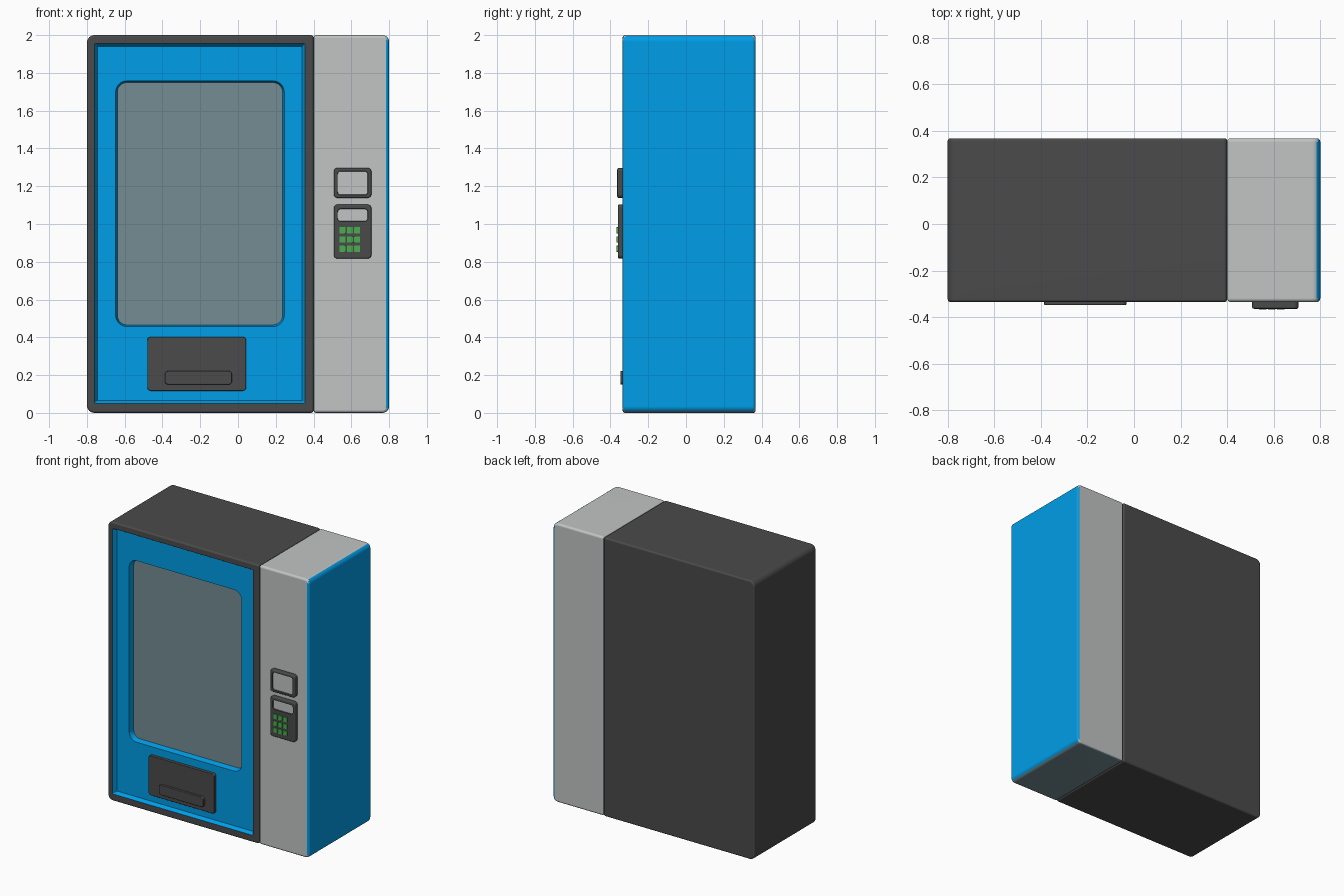
import bpy, bmesh, math

if "Cube" in bpy.data.objects:
    bpy.data.objects.remove(bpy.data.objects["Cube"])


def material(name, rgb):
    m = bpy.data.materials.new(name)
    m.diffuse_color = (*rgb, 1)
    m.use_nodes = True
    m.node_tree.nodes["Principled BSDF"].inputs["Base Color"].default_value = m.diffuse_color
    return m


DARK = material("dark grey", (0.069, 0.069, 0.069))
BLUE = material("blue", (0.0, 0.34, 0.80))
GREY = material("light grey", (0.54, 0.555, 0.55))
GLASS = material("glass grey", (0.175, 0.265, 0.295))
GREEN = material("green", (0.07, 0.42, 0.08))
MATS = [DARK, BLUE, GREY, GLASS, GREEN]
SEG = 6                       # segments per rounded corner
FRONT, BACK = -0.335, 0.368   # cabinet depth


def loop(rect, y, rl, rr=None, inset=0.0):
    """Rounded rectangle in the xz plane; rl / rr are left / right radii."""
    x0, x1, z0, z1 = rect
    x0, x1, z0, z1 = x0 + inset, x1 - inset, z0 + inset, z1 - inset
    rr = rl if rr is None else rr
    rl, rr = max(rl - inset, 0.002), max(rr - inset, 0.002)
    corners = [(x1 - rr, z1 - rr, rr), (x0 + rl, z1 - rl, rl),
               (x0 + rl, z0 + rl, rl), (x1 - rr, z0 + rr, rr)]
    pts = []
    for q, (cx, cz, r) in enumerate(corners):
        for i in range(SEG + 1):
            a = math.pi / 2 * (q + i / SEG)
            pts.append((cx + r * math.cos(a), y, cz + r * math.sin(a)))
    return pts


def rounded(rect, y0, y1, rl, rr, edge, back=True):
    """Loops of a slab from back y1 to front y0 with rounded rims."""
    front, rear = [], []
    for i in range(5):
        a = i * math.pi / 8
        inset, drop = edge * (1 - math.cos(a)), edge * (1 - math.sin(a))
        front.append(loop(rect, y0 + drop, rl, rr, inset))
        rear.insert(0, loop(rect, y1 - drop, rl, rr, inset))
    return (rear if back else [loop(rect, y1, rl, rr)]) + front


def skin(name, loops, mats, rule=None):
    """Join successive loops; mats gives a material per ring, plus the front cap."""
    bm = bmesh.new()
    rings = [[bm.verts.new(p) for p in l] for l in loops]
    n = len(rings[0])
    bm.faces.new(rings[0]).material_index = MATS.index(mats[0])
    for a, b, m in zip(rings, rings[1:], mats):
        for i in range(n):
            j = (i + 1) % n
            bm.faces.new((a[i], a[j], b[j], b[i])).material_index = MATS.index(m)
    bm.faces.new(rings[-1]).material_index = MATS.index(mats[-1])
    bmesh.ops.recalc_face_normals(bm, faces=bm.faces)
    if rule:
        bm.normal_update()
        for f in bm.faces:
            f.material_index = MATS.index(rule(f.normal))
    me = bpy.data.meshes.new(name)
    bm.to_mesh(me)
    bm.free()
    for m in MATS:
        me.materials.append(m)
    me.shade_smooth()
    me.set_sharp_from_angle(angle=math.radians(35))
    ob = bpy.data.objects.new(name, me)
    bpy.context.collection.objects.link(ob)
    w = ob.modifiers.new("weighted normals", 'WEIGHTED_NORMAL')
    w.keep_sharp = True
    return ob


def slab(name, rect, y0, y1, r, edge, mat):
    ls = rounded(rect, y0, y1, r, r, edge, back=False)
    return skin(name, ls, [mat] * len(ls))


# main cabinet: dark shell, recessed blue door, recessed glass window
shell = rounded((-0.80, 0.40, 0, 2), FRONT, BACK, 0.04, 0.015, 0.012)
door = (-0.76, 0.355, 0.05, 1.955)
window = (-0.648, 0.245, 0.457, 1.758)
loops = shell + [loop(door, FRONT, 0.005), loop(door, -0.309, 0.005, inset=0.015),
                 loop(window, -0.309, 0.06), loop(window, -0.27, 0.06, inset=0.009)]
skin("cabinet", loops, [DARK] * len(shell) + [BLUE, BLUE, BLUE, GLASS])


# control column: grey, with blue outer side and a glass-grey underside
def column_rule(n):
    if n.z < -0.75 or n.x < -0.8:
        return GLASS
    return BLUE if n.x > (0.15 if abs(n.z) < 0.1 else 0.6) else GREY


loops = rounded((0.40, 0.80, 0, 2), FRONT, BACK, 0.015, 0.035, 0.016)
skin("control_column", loops, [GREY] * len(loops), column_rule)

# delivery flap and its handle
slab("delivery_flap", (-0.48, 0.043, 0.117, 0.402), -0.331, -0.30, 0.018, 0.005, DARK)
slab("flap_handle", (-0.387, -0.032, 0.15, 0.222), -0.348, -0.32, 0.018, 0.005, DARK)


# payment reader and keypad housings, each with a sunken screen
def housing(name, rect, y, screen):
    ls = rounded(rect, y, -0.33, 0.02, 0.02, 0.008, back=False)
    k = len(ls)
    ls += [loop(screen, y, 0.018), loop(screen, y + 0.008, 0.018, inset=0.002)]
    skin(name, ls, [DARK] * (k + 1) + [GREY])


housing("payment_reader", (0.507, 0.706, 1.138, 1.297), -0.364, (0.526, 0.688, 1.153, 1.281))
housing("keypad", (0.507, 0.706, 0.817, 1.103), -0.361, (0.526, 0.688, 1.013, 1.081))

# keypad buttons
for row in range(3):
    for col in range(3):
        x, z = 0.553 + 0.039 * col, 0.869 + 0.049 * row
        slab(f"button_{row}_{col}", (x - 0.016, x + 0.016, z - 0.017, z + 0.017),
             -0.368, -0.35, 0.003, 0.001, GREEN)
